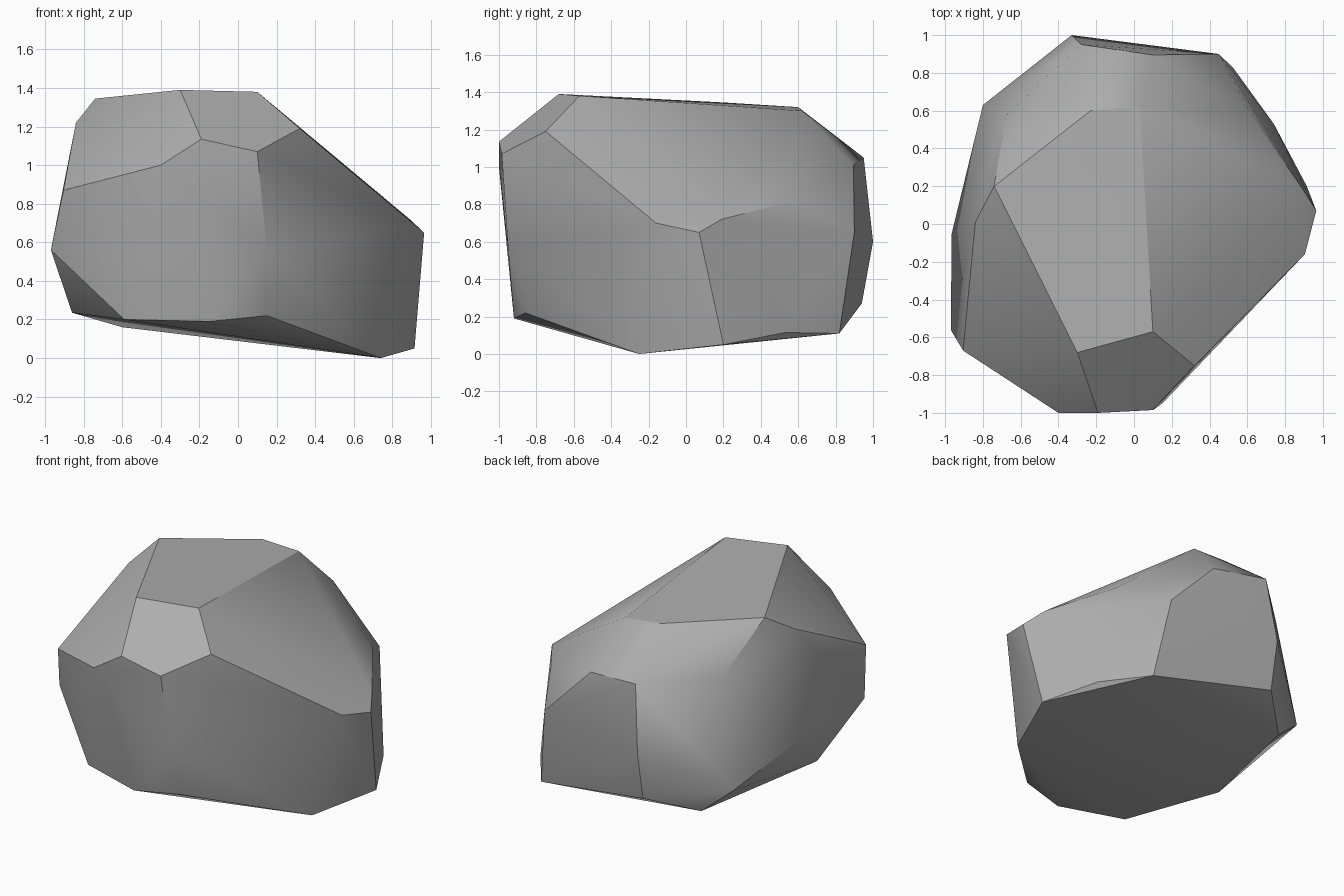
import bpy
import bmesh
import math

# Remove only the default cube
default_cube = bpy.data.objects.get("Cube")
if default_cube:
    bpy.data.objects.remove(default_cube, do_unlink=True)


def make_material(name, colour):
    """One flat, matte colour."""
    material = bpy.data.materials.new(name)
    material.use_nodes = True
    material.diffuse_color = colour
    shader = material.node_tree.nodes["Principled BSDF"]
    shader.inputs["Base Color"].default_value = colour
    shader.inputs["Roughness"].default_value = 1
    return material


def make_boulder(name, profiles, material):
    """Wrap a tight skin around the corner profiles and keep broad facets smooth."""
    bm = bmesh.new()
    for profile in profiles:
        for corner in profile:
            bm.verts.new(corner)
    hull = bmesh.ops.convex_hull(bm, input=bm.verts, use_existing_faces=False)

    # Drop corners that fell inside the skin
    spare = [item for item in hull["geom_interior"] + hull["geom_unused"]
             if isinstance(item, bmesh.types.BMVert) and item.is_valid]
    bmesh.ops.delete(bm, geom=list(set(spare)), context="VERTS")
    bmesh.ops.recalc_face_normals(bm, faces=bm.faces)

    mesh = bpy.data.meshes.new(name)
    bm.to_mesh(mesh)
    bm.free()
    mesh.materials.append(material)
    boulder = bpy.data.objects.new(name, mesh)
    bpy.context.collection.objects.link(boulder)

    # Soft facets with crisp ridges
    bpy.ops.object.select_all(action="DESELECT")
    boulder.select_set(True)
    bpy.context.view_layer.objects.active = boulder
    bpy.ops.object.shade_smooth_by_angle(angle=math.radians(30))
    return boulder


# Crown: the gently tilted upper plateau
crown = [(-.3, -.68, 1.39), (.1, -.57, 1.38), (.03, .62, 1.3),
         (-.23, .6, 1.32), (-.74, .2, 1.345), (-.84, .01, 1.22)]

# Shoulder: the ridge where the top breaks into the sides
shoulder = [(.32, -.75, 1.19), (.1, -.985, 1.07), (-.19, -1, 1.135),
            (-.4, -1, 1), (-.905, -.67, .87), (-.68, .57, 1.06),
            (-.28, .95, 1.05), (.1, .895, 1.01), (.62, .58, .82),
            (.89, .19, .72), (.905, -.16, .7)]

# Belt: the widest points around the middle
belt = [(.965, .07, .65), (.45, .9, .65), (-.33, 1, .6),
        (-.965, -.05, .56), (-.97, -.56, .56), (.15, -.95, .55)]

# Base: the undercut and the tilted underside
base = [(.74, -.25, 0), (.915, .2, .05), (.74, .53, .115),
        (.53, .82, .11), (.27, .79, .14), (-.33, .94, .27),
        (-.8, .63, .33), (-.6, .69, .16), (-.86, -.2, .235),
        (-.59, -.79, .2), (-.15, -.92, .19), (.15, -.86, .22)]

stone_grey = make_material("stone grey", (.42, .42, .42, 1))
make_boulder("boulder", (crown, shoulder, belt, base), stone_grey)
